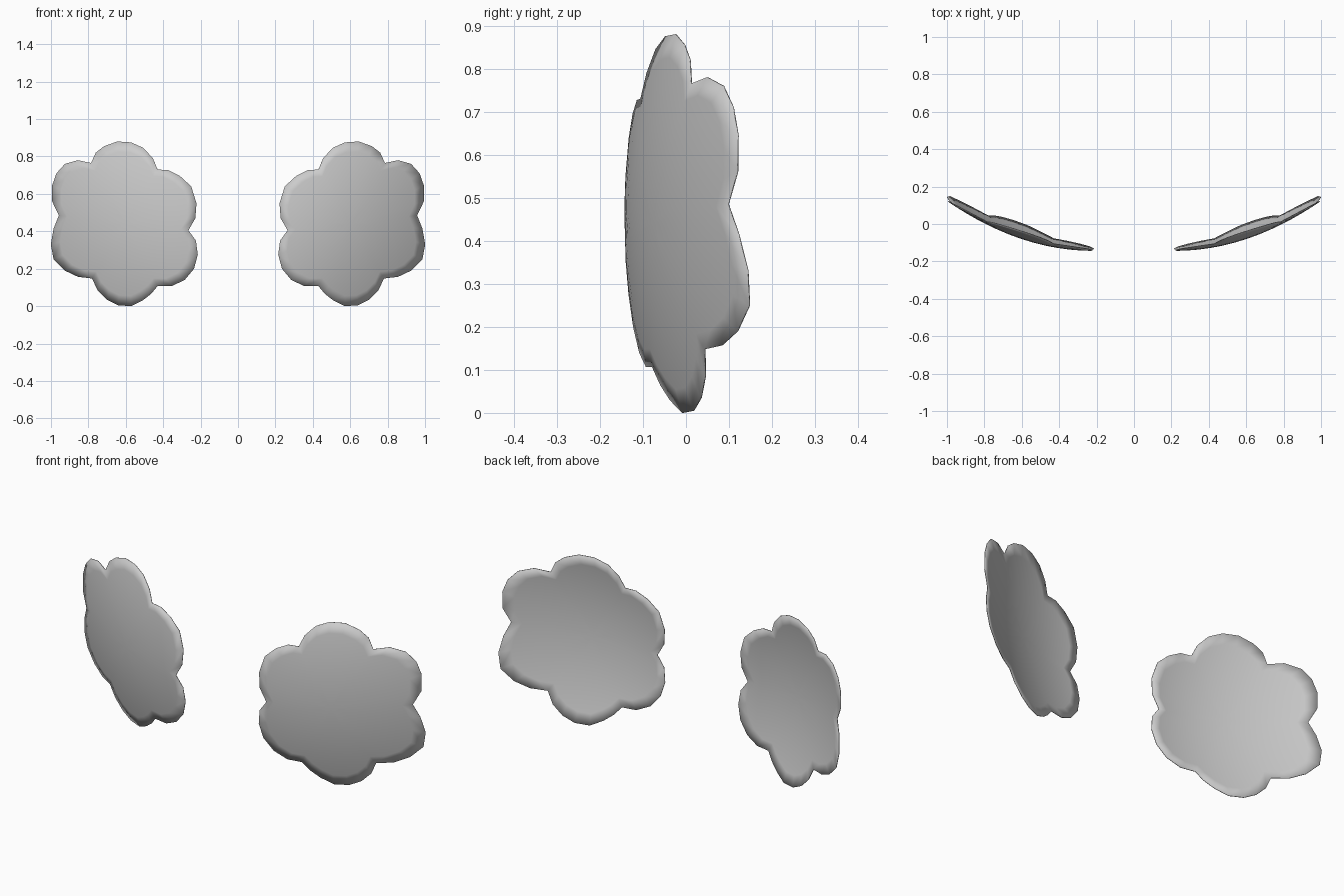
import bpy, bmesh

if "Cube" in bpy.data.objects:
    bpy.data.objects.remove(bpy.data.objects["Cube"])

# Scalloped six-petal outline of the right patch, front view (x, z), clockwise
OUTLINE = [
    (.43, .73), (.455, .79), (.505, .845), (.57, .875), (.645, .88), (.715, .855), (.76, .82),
    (.785, .765), (.855, .78), (.925, .76), (.97, .71), (.993, .645), (.993, .56),
    (.957, .485), (.985, .415), (1.0, .33), (.985, .25), (.925, .19), (.855, .157),
    (.78, .148), (.75, .085), (.70, .035), (.64, .005), (.57, 0), (.51, .03), (.465, .065),
    (.43, .107), (.355, .107), (.285, .14), (.235, .2), (.215, .275), (.225, .35),
    (.265, .405), (.228, .47), (.222, .55), (.25, .64), (.31, .695), (.373, .727),
]
CX, CZ = .6, .44
RINGS = 8


def depth(u, v):
    """Gently domed surface that wraps backwards at the outer side."""
    return -.077 + .341*u + .447*u*u - .047*v + .31*v*v - .1*u*v


def petal_patch(name, side):
    bm = bmesh.new()
    centre = bm.verts.new((side*CX, depth(0, 0), CZ))
    rings = []
    for r in range(1, RINGS + 1):
        k = r / RINGS
        ring = []
        for x, z in OUTLINE:
            u, v = (x - CX)*k, (z - CZ)*k
            ring.append(bm.verts.new((side*(CX + u), depth(u, v), CZ + v)))
        rings.append(ring)
    n = len(OUTLINE)
    for i in range(n):
        j = (i + 1) % n
        bm.faces.new((centre, rings[0][i], rings[0][j]))
        for a, b in zip(rings, rings[1:]):
            bm.faces.new((a[i], b[i], b[j], a[j]))
    # Make the front side face -y
    bm.normal_update()
    bmesh.ops.reverse_faces(bm, faces=[f for f in bm.faces if f.normal.y > 0])
    for f in bm.faces:
        f.smooth = True
    mesh = bpy.data.meshes.new(name)
    bm.to_mesh(mesh)
    bm.free()
    obj = bpy.data.objects.new(name, mesh)
    bpy.context.collection.objects.link(obj)
    # Very thin fabric thickness
    solid = obj.modifiers.new("thickness", 'SOLIDIFY')
    solid.thickness = .003
    solid.offset = 0
    bpy.ops.object.select_all(action='DESELECT')
    obj.select_set(True)
    bpy.context.view_layer.objects.active = obj
    bpy.ops.object.shade_smooth_by_angle()


# Mirrored pair
petal_patch("flower_patch_right", 1)
petal_patch("flower_patch_left", -1)
